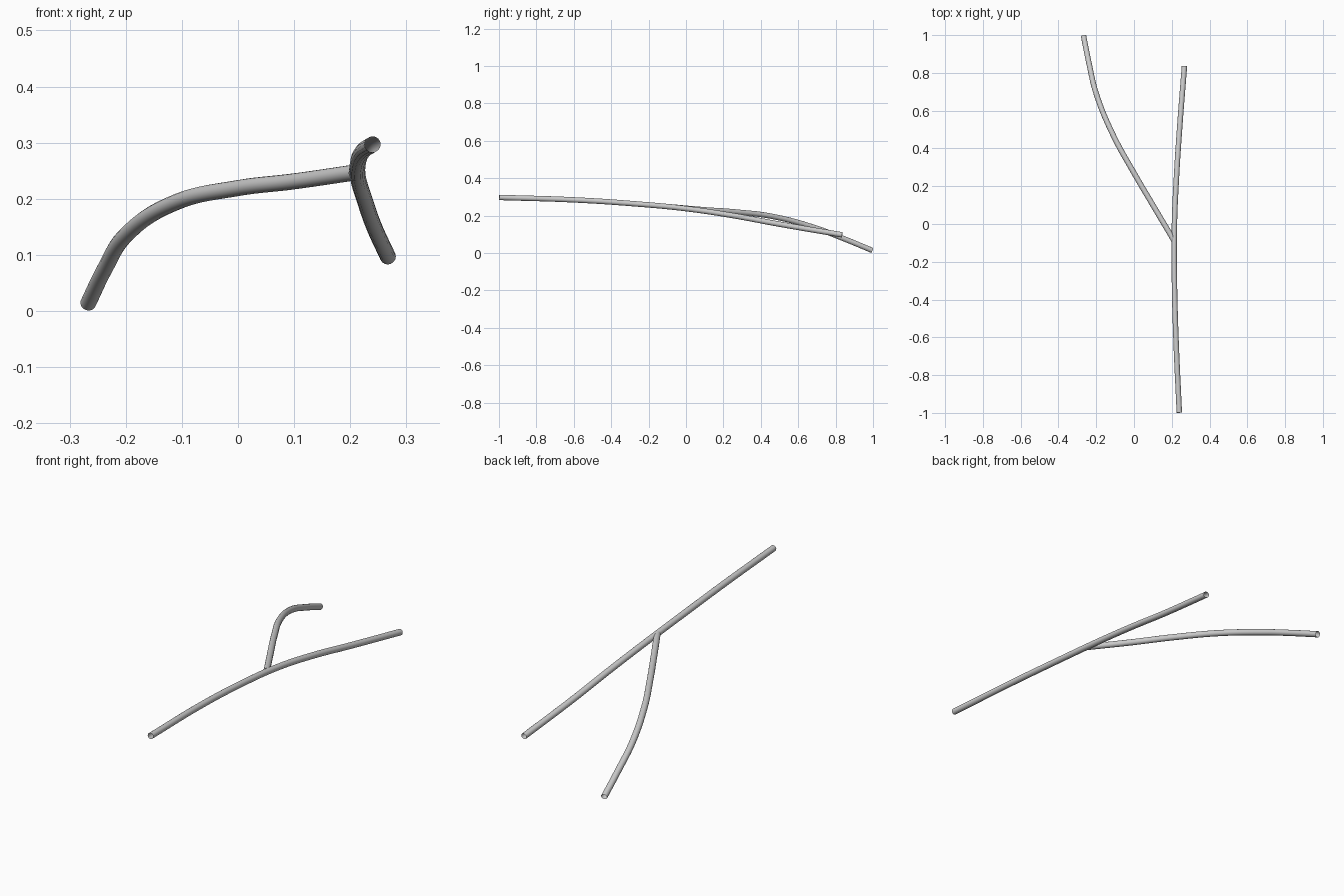
import bpy

if "Cube" in bpy.data.objects:
    bpy.data.objects.remove(bpy.data.objects["Cube"])

RADIUS = 0.0143


def tube(name, points):
    """Smooth open-ended tube through the given points."""
    curve = bpy.data.curves.new(name, 'CURVE')
    curve.dimensions = '3D'
    curve.bevel_depth = RADIUS
    curve.bevel_resolution = 6
    curve.resolution_u = 10
    curve.use_fill_caps = False
    spline = curve.splines.new('BEZIER')
    spline.bezier_points.add(len(points) - 1)
    for bp, co in zip(spline.bezier_points, points):
        bp.co = co
        bp.handle_left_type = bp.handle_right_type = 'AUTO'
    obj = bpy.data.objects.new(name, curve)
    bpy.context.collection.objects.link(obj)
    bpy.ops.object.select_all(action='DESELECT')
    obj.select_set(True)
    bpy.context.view_layer.objects.active = obj
    bpy.ops.object.convert(target='MESH')
    bpy.ops.object.shade_smooth_by_angle()
    return bpy.context.object


# long, gently drooping main tube
tube("main_tube", [(0.240, -0.999, 0.297), (0.222, -0.60, 0.284),
                   (0.214, -0.30, 0.265), (0.214, 0.0, 0.237),
                   (0.225, 0.25, 0.200), (0.241, 0.50, 0.154),
                   (0.267, 0.835, 0.097)])

# side branch leaving the main tube and curving down to the ground
tube("branch_tube", [(0.210, -0.085, 0.247), (0.10, 0.10, 0.231),
                     (0.0, 0.27, 0.219), (-0.11, 0.47, 0.194),
                     (-0.20, 0.69, 0.135), (-0.238, 0.85, 0.074),
                     (-0.267, 0.995, 0.014)])
